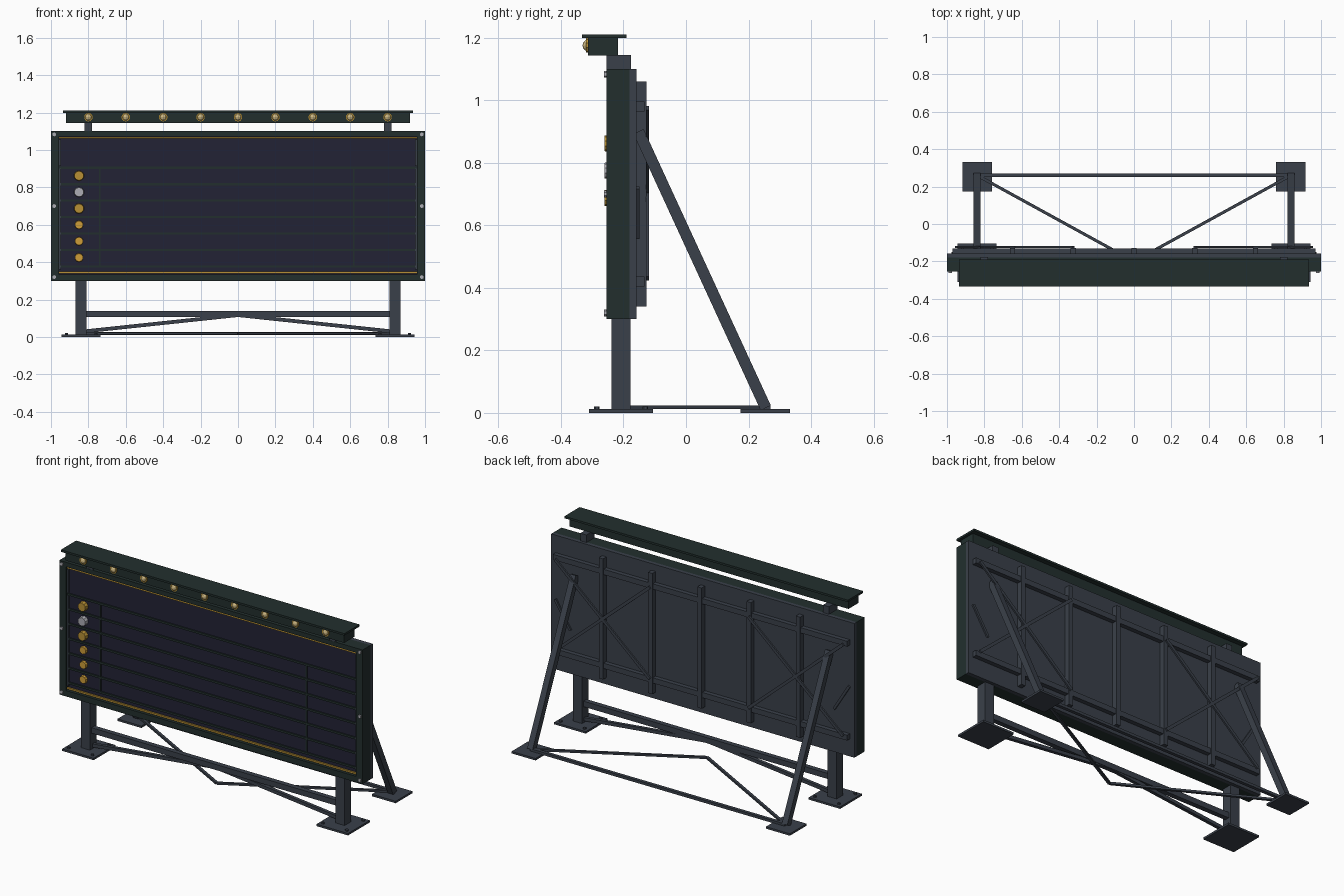
import bpy, bmesh, math
from mathutils import Vector, Matrix

cube = bpy.data.objects.get("Cube")
if cube:
    bpy.data.objects.remove(cube)


def material(name, r, g, b):
    m = bpy.data.materials.new(name)
    m.use_nodes = True
    m.diffuse_color = (r, g, b, 1)
    m.node_tree.nodes["Principled BSDF"].inputs["Base Color"].default_value = (r, g, b, 1)
    return m


GREEN = material("dark green paint", .016, .028, .027)
STEEL = material("grey steel", .042, .051, .068)
NAVY = material("navy panel", .016, .016, .036)
GOLD = material("gold trim", .48, .28, .035)
AMBER = material("amber", .62, .34, .04)
SILVER = material("silver", .42, .42, .46)
LAMP = material("warm lamp", .62, .48, .22)


def finish(name, bm, mat):
    bmesh.ops.recalc_face_normals(bm, faces=bm.faces)
    me = bpy.data.meshes.new(name)
    bm.to_mesh(me)
    bm.free()
    me.materials.append(mat)
    ob = bpy.data.objects.new(name, me)
    bpy.context.scene.collection.objects.link(ob)
    return ob


def box(name, x, y, z, mat):
    """Box from (min, max) ranges on each axis."""
    bm = bmesh.new()
    bmesh.ops.create_cube(bm, size=1)
    for v in bm.verts:
        v.co = [(a + b) / 2 + c * (b - a) for (a, b), c in zip((x, y, z), v.co)]
    return finish(name, bm, mat)


def bar(name, start, end, width, depth, mat, up=(0, 0, 1)):
    """Rectangular bar between two points; depth is measured towards up."""
    a, b = Vector(start), Vector(end)
    d = (b - a).normalized()
    side = d.cross(Vector(up)).normalized()
    top = side.cross(d)
    frame = Matrix((side, top, d)).transposed()
    size = Vector((width, depth, (b - a).length))
    bm = bmesh.new()
    bmesh.ops.create_cube(bm, size=1)
    for v in bm.verts:
        v.co = (a + b) / 2 + frame @ (v.co * size)
    return finish(name, bm, mat)


def disc(name, centre, radius, depth, sides, mat, facing_front=True, tip=1):
    bm = bmesh.new()
    bmesh.ops.create_cone(bm, cap_ends=True, segments=sides, radius1=radius,
                          radius2=radius * tip, depth=depth)
    turn = Matrix.Rotation(math.pi / 2, 4, 'X') if facing_front else Matrix()
    bmesh.ops.transform(bm, matrix=Matrix.Translation(centre) @ turn, verts=bm.verts)
    return finish(name, bm, mat)


# Board: backing, frame and recessed face
box("back_panel", (-1, 1), (-.18, -.158), (.3, 1.1), STEEL)
box("face_panel", (-.96, .96), (-.236, -.18), (.32, 1.08), NAVY)
box("frame_top", (-1, 1), (-.255, -.18), (1.073, 1.1), GREEN)
box("frame_bottom", (-1, 1), (-.255, -.18), (.3, .335), GREEN)
for s, side in ((-1, "right"), (1, "left")):
    box("frame_" + side, sorted((s * .957, s)), (-.255, -.18), (.335, 1.073), GREEN)
    for z0, z1 in ((.915, 1.055), (.36, .9)):
        box("edge_strip_" + side, sorted((s * .947, s * .957)), (-.245, -.236), (z0, z1), STEEL)
    for z in (.32, .7, 1.083):
        disc("frame_bolt_" + side, (s * .983, -.258, z), .011, .008, 6, SILVER)

# Gold trim lines and the row dividers
for z in (.345, 1.065):
    box("gold_line", (-.957, .957), (-.246, -.236), (z - .005, z + .005), GOLD)
for i in range(7):
    z = .905 - i * .088
    box("row_divider", (-.957, .957), (-.243, -.236), (z - .006, z + .006), GREEN)
for x in (-.74, .62):
    box("column_divider", (x - .004, x + .004), (-.242, -.236), (.377, .905), GREEN)

# Row medals: three raised, three smaller and flatter
for i, mat in enumerate((GOLD, SILVER, GOLD, AMBER, AMBER, AMBER)):
    r, depth = (.028, .026) if i < 3 else (.024, .016)
    disc("row_medal", (-.85, -.234 - depth / 2, .862 - i * .0875), r, depth, 10, mat, tip=.9)

# Lamp hood with its cap and a row of lamps
box("lamp_hood", (-.92, .92), (-.313, -.217), (1.143, 1.2), GREEN)
box("hood_cap", (-.935, .935), (-.333, -.19), (1.198, 1.21), GREEN)
for i in range(9):
    x = -.8 + i * .2
    disc("lamp_ring", (x, -.315, 1.175), .023, .008, 10, GOLD)
    bm = bmesh.new()
    bmesh.ops.create_uvsphere(bm, u_segments=10, v_segments=6, radius=.019)
    bmesh.ops.translate(bm, vec=(x, -.312, 1.175), verts=bm.verts)
    finish("lamp_bulb", bm, LAMP)

# Stiffeners on the back
for i in range(-2, 3):
    x = i * .325
    box("back_rib", (x - .014, x + .014), (-.16, -.127), (.34, 1.06), STEEL)
for z in (.42, .98):
    box("back_rail", (-.97, .97), (-.16, -.132), (z - .016, z + .016), STEEL)

# Supports, repeated on both sides
for s, side in ((-1, "right"), (1, "left")):
    box("hood_bracket_" + side, sorted((s * .78, s * .82)), (-.254, -.176), (1.09, 1.145), STEEL)
    box("post_" + side, sorted((s * .81, s * .87)), (-.238, -.177), (.01, .31), STEEL)
    box("front_foot_" + side, sorted((s * .735, s * .943)), (-.31, -.105), (0, .012), STEEL)
    box("back_foot_" + side, sorted((s * .76, s * .918)), (.175, .332), (0, .012), STEEL)
    for x in (.76, .918):
        for y in (-.285, -.13):
            disc("foot_bolt_" + side, (s * x, y, .016), .009, .01, 6, STEEL, False)
    bar("back_strut_" + side, (s * .84, -.152, .9), (s * .84, .255, .016), .036, .036, STEEL)
    # Crossed flats on the back and a short stay near the edge
    for z0, z1 in ((.43, .975), (.975, .43)):
        bar("cross_flat_" + side, (s * .325, -.123, z0), (s * .95, -.123, z1),
            .018, .01, STEEL, (0, 1, 0))
    bar("edge_stay_" + side, (s * .97, -.154, .72), (s * .87, -.154, .56),
        .015, .01, STEEL, (0, 1, 0))
    # Sloping and ground braces
    bar("front_brace_" + side, (s * .82, -.205, .03), (0, -.205, .117), .02, .02, STEEL)
    bar("ground_brace_" + side, (s * .82, .25, .018), (0, -.2, .018), .016, .012, STEEL)

box("front_crossbar", (-.82, .82), (-.222, -.192), (.107, .14), STEEL)
box("back_crossbar", (-.84, .84), (.25, .27), (.01, .026), STEEL)
